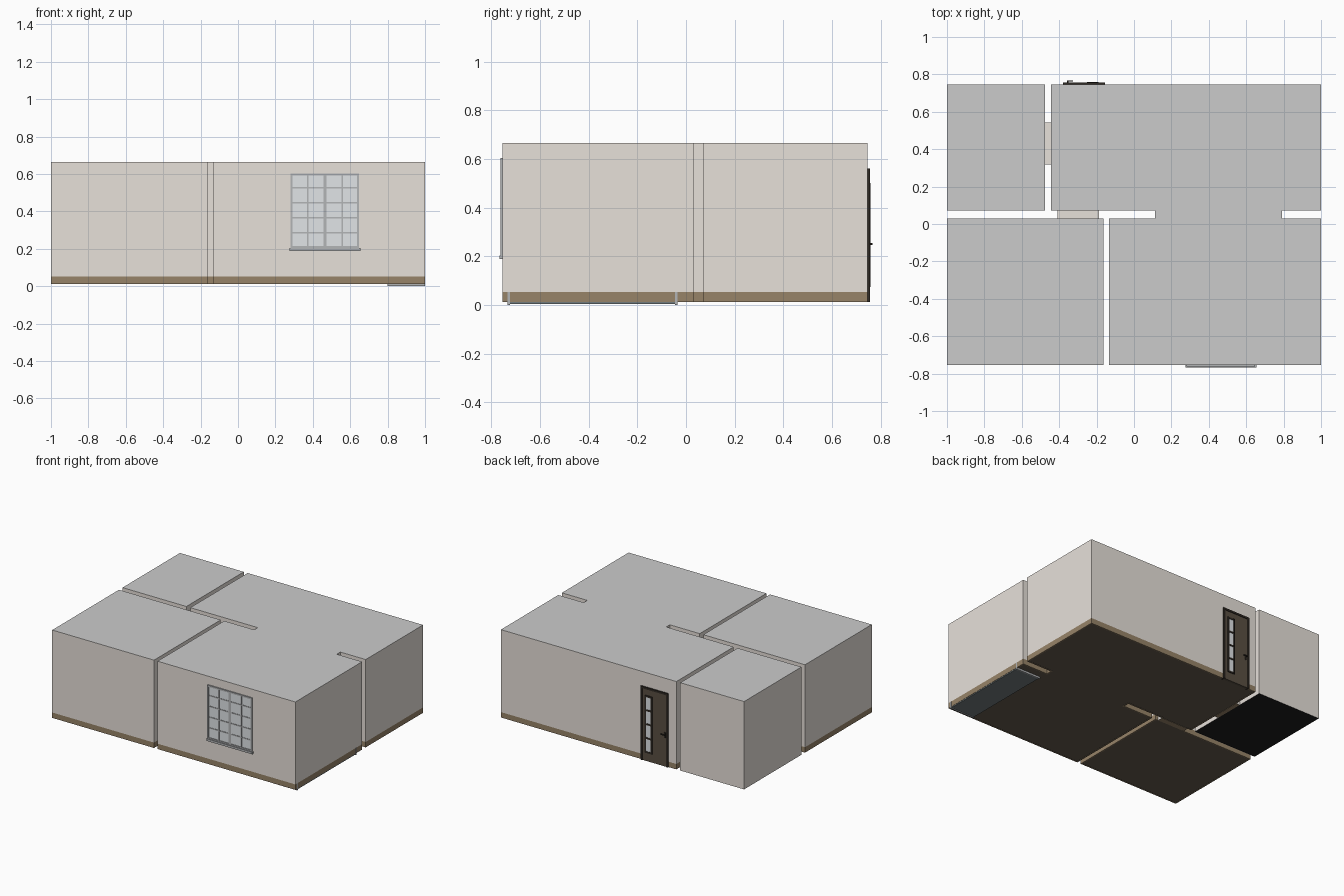
import bpy, bmesh

if "Cube" in bpy.data.objects:
    bpy.data.objects.remove(bpy.data.objects["Cube"])

Z0, ZS, ZD, ZT = 0.012, 0.052, 0.55, 0.665   # floor, skirting top, door head, ceiling


def material(name, r, g, b):
    m = bpy.data.materials.new(name)
    m.diffuse_color = (r, g, b, 1)
    m.use_nodes = True
    m.node_tree.nodes["Principled BSDF"].inputs["Base Color"].default_value = m.diffuse_color
    return m


PAINT = material("wall_paint", 0.8, 0.75, 0.7)
WOOD = material("skirting_wood", 0.31, 0.23, 0.14)
BOARDS = material("floor_boards", 0.13, 0.105, 0.075)
TILES = material("dark_tiles", 0.012, 0.012, 0.012)
DARK = material("door_wood", 0.1, 0.078, 0.055)
BLACK = material("door_trim", 0.03, 0.024, 0.018)
GLASS = material("glass", 0.75, 0.78, 0.8)
FRAME = material("window_frame", 0.45, 0.46, 0.47)
SLATE = material("wardrobe_slate", 0.17, 0.2, 0.21)


def finish(name, bm, mat=None):
    me = bpy.data.meshes.new(name)
    bmesh.ops.remove_doubles(bm, verts=bm.verts, dist=1e-5)
    bm.to_mesh(me)
    bm.free()
    ob = bpy.data.objects.new(name, me)
    bpy.context.collection.objects.link(ob)
    if mat:
        me.materials.append(mat)
    return ob


def quad(bm, a, b, lo, hi):
    bm.faces.new([bm.verts.new(p) for p in
                  ((*a, lo), (*b, lo), (*b, hi), (*a, hi))])


def boxes(name, spans, mat=None, bevel=0):
    """One object from boxes given as (x0, x1, y0, y1, z0, z1)."""
    bm = bmesh.new()
    for x0, x1, y0, y1, z0, z1 in spans:
        vs = bmesh.ops.create_cube(bm, size=1)["verts"]
        for v in vs:
            v.co = (x1 if v.co.x > 0 else x0, y1 if v.co.y > 0 else y0, z1 if v.co.z > 0 else z0)
    ob = finish(name, bm, mat)
    if bevel:
        mod = ob.modifiers.new("bevel", 'BEVEL')
        mod.width, mod.segments = bevel, 2
    return ob


def room(name, outline, floor_mat, skirting=True):
    """Room shell from a counter-clockwise plan; points may carry an opening
    (bottom, top) for the wall that starts there."""
    pts = [(p[0], p[1]) for p in outline]
    base = ZS if skirting else Z0
    walls, skirt = bmesh.new(), bmesh.new()
    for i, p in enumerate(outline):
        a, b = pts[i], pts[(i + 1) % len(pts)]
        lo, hi = (p[2], p[3]) if len(p) > 2 else (ZT, ZT)
        if lo > base:
            quad(walls, a, b, base, lo)
        if hi < ZT:
            quad(walls, a, b, hi, ZT)
        if lo > ZS:
            quad(skirt, a, b, Z0, ZS)
    finish(name + "_walls", walls, PAINT)
    for part, z, mat in (("ceiling", ZT, None), ("floor", Z0 + 0.002, floor_mat)):
        bm = bmesh.new()
        bm.faces.new([bm.verts.new((x, y, z)) for x, y in pts])
        finish(name + "_" + part, bm, mat)
    if skirting:
        mod = finish(name + "_skirting", skirt, WOOD).modifiers.new("depth", 'SOLIDIFY')
        mod.thickness, mod.offset, mod.use_even_offset = 0.008, -1, True
    else:
        skirt.free()


DOOR, WINDOW = (Z0, ZD), (0.2, 0.6)

# Rooms: L-shaped living space, front left bedroom, back left bathroom
room("living_room", [
    (-.134, -.754), (.285, -.754, *WINDOW), (.645, -.754), (1, -.754),
    (1, .03), (.791, .03), (.791, .072), (1, .072), (1, .746),
    (-.155, .746, *DOOR), (-.38, .746), (-.443, .746),
    (-.443, .543, *DOOR), (-.443, .318), (-.443, .072),
    (-.41, .072, *DOOR), (-.187, .072), (.112, .072), (.112, .03), (-.134, .03)], BOARDS)
room("bedroom", [(-1, -.754), (-.163, -.754), (-.163, .03),
                 (-.187, .03, *DOOR), (-.41, .03), (-1, .03)], BOARDS)
room("bathroom", [(-1, .072), (-.475, .072), (-.475, .318, *DOOR),
                  (-.475, .543), (-.475, .746), (-1, .746)], TILES, skirting=False)


# Doorway linings between the rooms
def doorway(name, x0, x1, y0, y1, along_x):
    bm = bmesh.new()
    if along_x:
        quad(bm, (x0, y0), (x1, y0), Z0, ZD)
        quad(bm, (x0, y1), (x1, y1), Z0, ZD)
    else:
        quad(bm, (x0, y0), (x0, y1), Z0, ZD)
        quad(bm, (x1, y0), (x1, y1), Z0, ZD)
    bm.faces.new([bm.verts.new((x, y, ZD)) for x, y in
                  ((x0, y0), (x1, y0), (x1, y1), (x0, y1))])
    finish(name + "_lining", bm, PAINT)
    boxes(name + "_threshold", [(x0, x1, y0, y1, Z0, Z0 + .004)], WOOD)


doorway("bathroom_doorway", -.475, -.443, .318, .543, True)
doorway("bedroom_doorway", -.41, -.187, .03, .072, False)

# Window: frame, two sashes with glazing bars, glass and sill
wx0, wx1, wz0, wz1, wf, wb = .28, .648, .2, .603, -.762, -.75
bars = [(wx0, wx0 + .012, wf, wb, wz0, wz1), (wx1 - .012, wx1, wf, wb, wz0, wz1),
        (.456, .474, wf, wb, wz0, wz1),
        (wx0, wx1, wf, wb, wz1 - .012, wz1), (wx0, wx1, wf, wb, wz0, wz0 + .014)]
bars += [(x - .004, x + .004, wf + .002, wb, wz0, wz1) for x in (.372, .557)]
bars += [(wx0, wx1, wf + .002, wb, z - .004, z + .004) for z in (.525, .445, .365, .285)]
boxes("window_frame", bars, FRAME)
boxes("window_glass", [(wx0 + .006, wx1 - .006, -.757, -.754, wz0 + .006, wz1 - .006)], GLASS)
boxes("window_sill", [(.276, .654, -.767, -.745, .188, .204)], FRAME)

# Entrance door: casing, leaf, glazed strip with bars, handle
dx0, dx1, dy = -.38, -.155, .746
boxes("door_casing", [(dx0, dx0 + .014, dy - .02, dy + .011, Z0, .56),
                      (dx1 - .014, dx1, dy - .02, dy + .011, Z0, .56),
                      (dx0 + .014, dx1 - .014, dy - .02, dy + .011, .546, .56)], BLACK)
boxes("door_leaf", [(dx0 + .014, dx1 - .014, dy - .012, dy + .006, Z0, .546)], DARK)
sx0, sx1, sz0, sz1 = -.246, -.196, .08, .495
boxes("door_glass", [(sx0, sx1, dy + .003, dy + .009, sz0, sz1)], GLASS)
step = (sz1 - sz0) / 4
strip = [(x - .005, x + .005, dy + .004, dy + .013, sz0 - .006, sz1 + .006) for x in (sx0, sx1)]
strip += [(sx0, sx1, dy + .004, dy + .012, sz0 + i * step - .006, sz0 + i * step + .006)
          for i in range(5)]
boxes("door_glazing_bars", strip, BLACK)
boxes("door_handle", [(-.358, -.35, dy + .005, dy + .02, .246, .254),
                      (-.358, -.325, dy + .015, dy + .021, .246, .254),
                      (-.361, -.347, dy + .005, dy + .009, .225, .265)], BLACK, bevel=.001)

# Built-in wardrobe: base reaching through the floor, end plinths, carcass
boxes("wardrobe_base", [(.802, .998, -.725, -.045, .004, .018)], SLATE)
boxes("wardrobe_plinths", [(.798, 1.0005, y - .005, y + .005, 0, ZS) for y in (-.729, -.04)], FRAME)
boxes("wardrobe_carcass", [(.802, .99, -.729, -.04, .018, .6)], SLATE)
